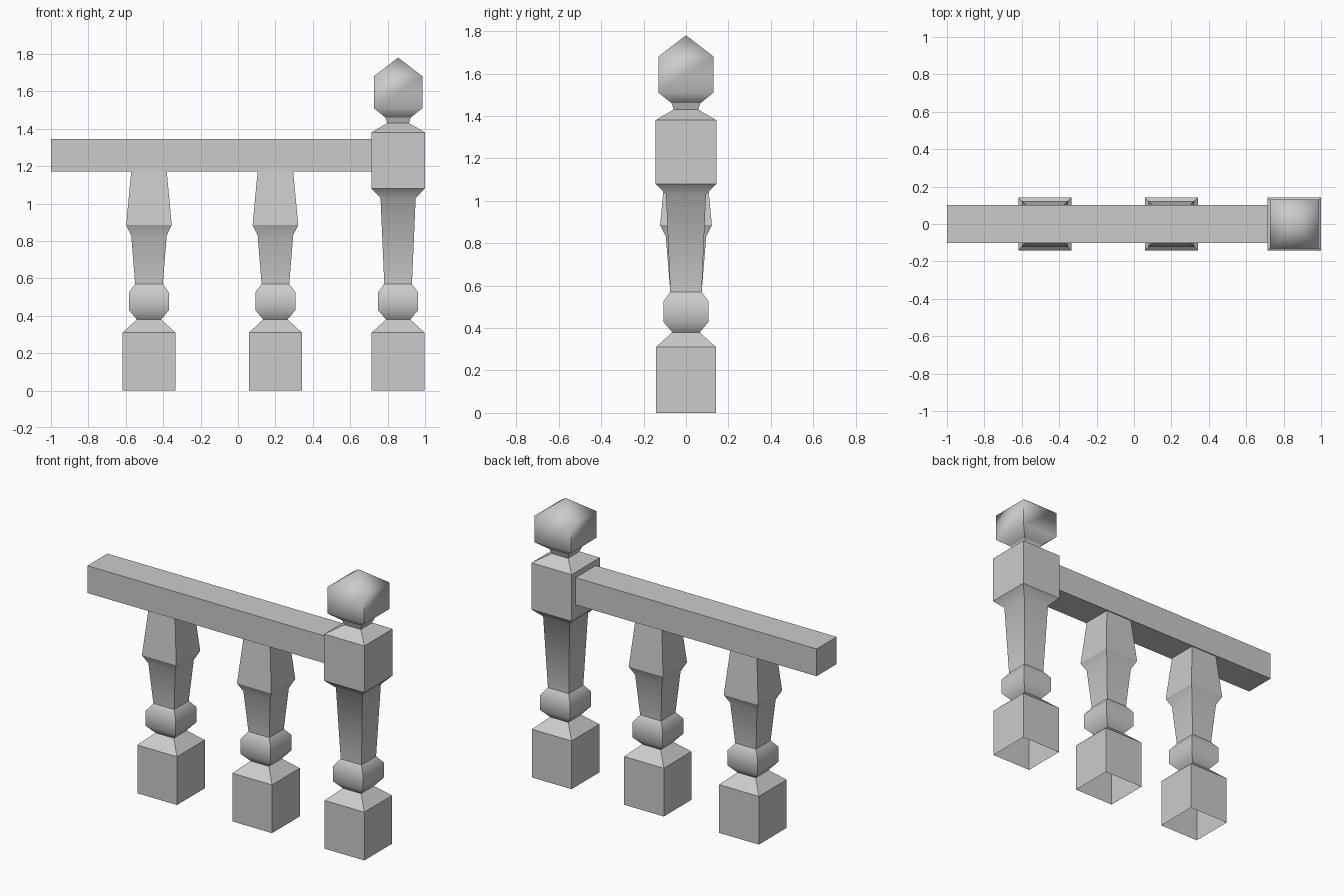
import bpy
import bmesh

cube = bpy.data.objects.get("Cube")
if cube:
    bpy.data.objects.remove(cube, do_unlink=True)

# Single stone colour
stone = bpy.data.materials.new("grey stone")
stone.use_nodes = True
colour = (0.6, 0.6, 0.6, 1)
stone.diffuse_color = colour
stone.node_tree.nodes["Principled BSDF"].inputs["Base Color"].default_value = colour


def finish(name, bm):
    bmesh.ops.recalc_face_normals(bm, faces=bm.faces)
    mesh = bpy.data.meshes.new(name)
    bm.to_mesh(mesh)
    bm.free()
    mesh.materials.append(stone)
    obj = bpy.data.objects.new(name, mesh)
    bpy.context.collection.objects.link(obj)
    return obj


def square_turning(name, x, profile, apex=None):
    """Stack square rings of (half width, height, crease); the foot stays open."""
    bm = bmesh.new()
    rings = []
    for half, z, crease in profile:
        ring = [bm.verts.new((x + sx * half, sy * half, z))
                for sx, sy in ((-1, -1), (1, -1), (1, 1), (-1, 1))]
        rings.append(ring)
    for low, high in zip(rings, rings[1:]):
        for i in range(4):
            j = (i + 1) % 4
            bm.faces.new((low[i], low[j], high[j], high[i]))
            bm.edges.get((low[i], high[i])).smooth = False
    if apex:
        tip = bm.verts.new((x, 0, apex))
        for i in range(4):
            bm.faces.new((rings[-1][i], rings[-1][(i + 1) % 4], tip))
    else:
        bm.faces.new(rings[-1])
    # Creased rings stay crisp, the others blend
    for ring, (half, z, crease) in zip(rings, profile):
        for i in range(4):
            bm.edges.get((ring[i], ring[(i + 1) % 4])).smooth = not crease
    for face in bm.faces:
        face.smooth = True
    return finish(name, bm)


# Plinth, shoulder and bulb shared by every upright
foot = [(0.141, 0, True), (0.141, 0.31, True), (0.065, 0.38, True),
        (0.107, 0.43, False), (0.107, 0.525, False), (0.074, 0.57, True)]

# Balusters: tapered shaft with a flared head
baluster = foot + [(0.095, 0.83, False), (0.122, 0.885, True), (0.095, 1.17, True)]
for name, x in (("outer_baluster", -0.476), ("inner_baluster", 0.2)):
    square_turning(name, x, baluster)

# Newel post: long shaft, block, neck and pointed finial
newel = foot + [(0.094, 1.03, False), (0.143, 1.08, True), (0.143, 1.38, True),
                (0.058, 1.43, True), (0.068, 1.46, True),
                (0.13, 1.51, False), (0.13, 1.68, False)]
square_turning("newel_post", 0.856, newel, apex=1.78)

# Handrail
bm = bmesh.new()
bmesh.ops.create_cube(bm, size=1)
bmesh.ops.scale(bm, verts=bm.verts, vec=(1.715, 0.204, 0.175))
bmesh.ops.translate(bm, verts=bm.verts, vec=(-0.1425, 0, 1.2575))
finish("handrail", bm)
